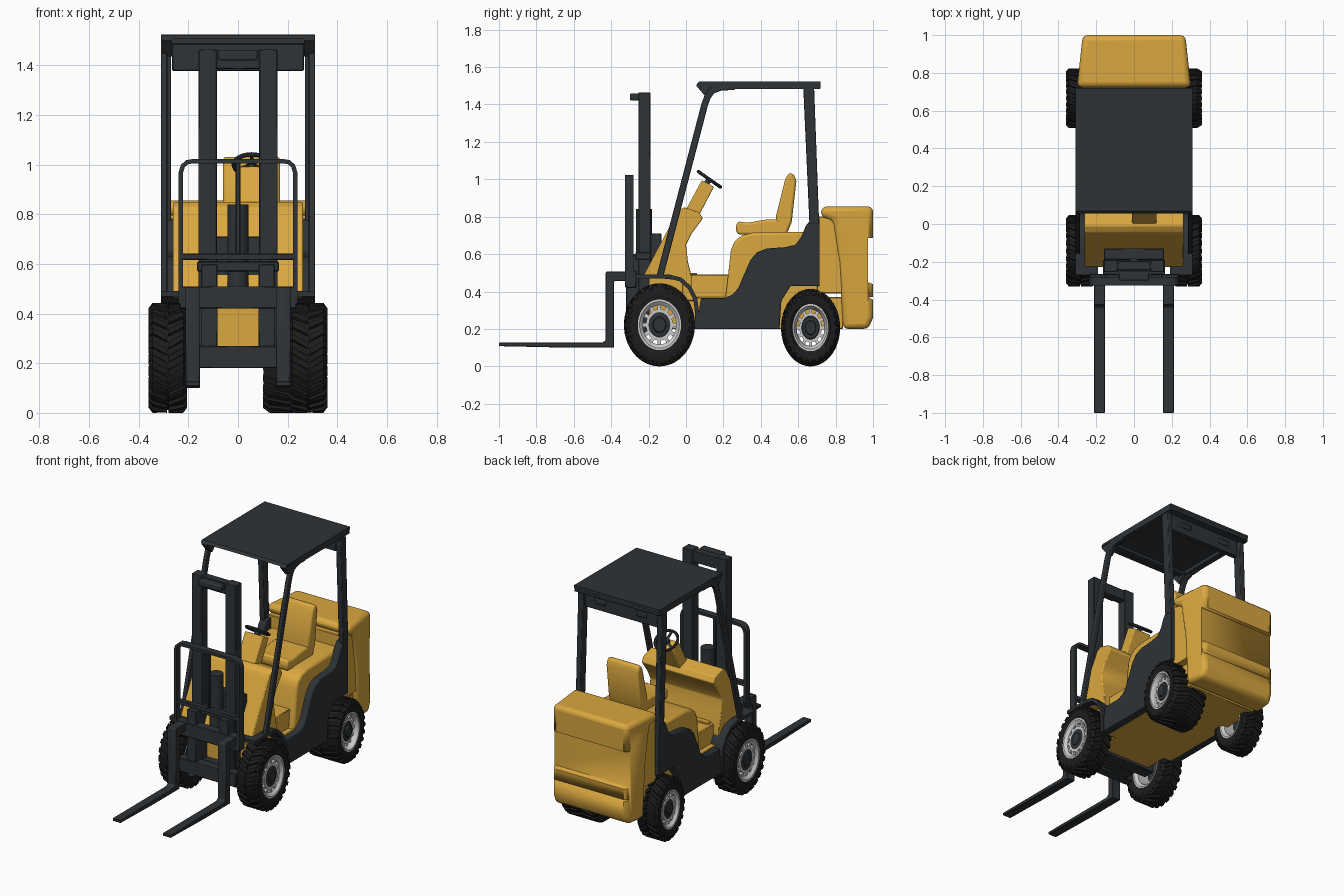
import bpy, bmesh
from math import sin, cos, pi, radians
from mathutils import Vector

if "Cube" in bpy.data.objects:
    bpy.data.objects.remove(bpy.data.objects["Cube"])

def material(name, rgb):
    m = bpy.data.materials.new(name)
    m.diffuse_color = (*rgb, 1)
    m.use_nodes = True
    m.node_tree.nodes["Principled BSDF"].inputs["Base Color"].default_value = m.diffuse_color
    return m

YELLOW = material("yellow_paint", (0.70, 0.39, 0.05))
DARK = material("dark_steel", (0.028, 0.033, 0.037))
RUBBER = material("rubber", (0.012, 0.012, 0.013))

def finish(name, bm, mat, bevel=0, seg=2, angle=35):
    bmesh.ops.recalc_face_normals(bm, faces=bm.faces[:])
    me = bpy.data.meshes.new(name)
    bm.to_mesh(me)
    bm.free()
    ob = bpy.data.objects.new(name, me)
    bpy.context.collection.objects.link(ob)
    if mat:
        me.materials.append(mat)
    bpy.ops.object.select_all(action='DESELECT')
    ob.select_set(True)
    bpy.context.view_layer.objects.active = ob
    bpy.ops.object.shade_smooth_by_angle(angle=radians(angle))
    if bevel:
        b = ob.modifiers.new("bevel", 'BEVEL')
        b.width, b.segments, b.limit_method = bevel, seg, 'ANGLE'
    return ob

def extrude(name, pts, a, b, mat, axis='x', bevel=0, seg=2, warp=None):
    """Extrude a (y,z) outline along x, or an (x,z) outline along y."""
    bm = bmesh.new()
    place = (lambda p, t: (t, p[0], p[1])) if axis == 'x' else (lambda p, t: (p[0], t, p[1]))
    lo, hi = ([bm.verts.new(place(p, t)) for p in pts] for t in (a, b))
    bm.faces.new(lo)
    bm.faces.new(hi)
    for i in range(len(pts)):
        j = (i + 1) % len(pts)
        bm.faces.new((lo[i], lo[j], hi[j], hi[i]))
    if warp:
        for v in bm.verts:
            warp(v)
    return finish(name, bm, mat, bevel, seg)

def box(name, x0, x1, y0, y1, z0, z1, mat, bevel=0.004, seg=1, warp=None):
    return extrude(name, [(y0, z0), (y1, z0), (y1, z1), (y0, z1)], x0, x1, mat, 'x', bevel, seg, warp)

def strip(path, w):
    """Outline of a band of width w that follows a path."""
    P = [Vector(p) for p in path]
    left, right = [], []
    for i, p in enumerate(P):
        d = (P[min(i + 1, len(P) - 1)] - P[max(i - 1, 0)]).normalized()
        n = Vector((-d.y, d.x)) * w / 2
        left.append(p + n)
        right.append(p - n)
    return left + right[::-1]

def both(fn, name, pts, x0, x1, mat, **kw):
    fn("right_" + name, pts, x0, x1, mat, **kw)
    fn("left_" + name, pts, -x1, -x0, mat, **kw)

def wheel(name, outer, inner, y, z, ry, rz):
    def pt(t, r, a):
        return (outer + (inner - outer) * t, y + ry * r * cos(a), z + rz * r * sin(a))

    def lathe(bm, prof, n=40, closed=True):
        rings = [[bm.verts.new(pt(t, r, 2 * pi * k / n)) for k in range(n)] for t, r in prof]
        for i in range(len(prof) if closed else len(prof) - 1):
            A, B = rings[i], rings[(i + 1) % len(prof)]
            for k in range(n):
                bm.faces.new((A[k], A[(k + 1) % n], B[(k + 1) % n], B[k]))
        if not closed:
            bm.faces.new(rings[0])
            bm.faces.new(rings[-1])

    def block(bm, ends, w):
        # ends: (t, low radius, high radius, angle) at both ends of a lug
        v = [[bm.verts.new(pt(t, r, a + s)) for r, s in ((r0, -w), (r0, w), (r1, w * .8), (r1, -w * .8))]
             for t, r0, r1, a in ends]
        bm.faces.new(v[0])
        bm.faces.new(v[1])
        for i in range(4):
            j = (i + 1) % 4
            bm.faces.new((v[0][i], v[0][j], v[1][j], v[1][i]))

    # tyre with two staggered rows of slanted lugs
    bm = bmesh.new()
    lathe(bm, [(.05, .6), (.01, .68), (.01, .84), (.1, .94), (.9, .94), (.99, .84), (.99, .68), (.95, .6)])
    n, p = 24, 2 * pi / 24
    for k in range(n):
        a = k * p
        block(bm, [(.10, .9, 1, a), (.48, .9, 1, a + p * .6)], p * .27)
        block(bm, [(.90, .9, 1, a + p / 2), (.52, .9, 1, a + p * 1.1)], p * .27)
        block(bm, [(0, .8, .9, a), (.10, .85, 1, a)], p * .27)
        block(bm, [(1, .8, .9, a + p / 2), (.90, .85, 1, a + p / 2)], p * .27)
    finish(name + "_tyre", bm, RUBBER)
    # rim with a ring of openings between spokes
    bm = bmesh.new()
    lathe(bm, [(.03, .61), (.03, .56), (.14, .47), (.86, .47), (.97, .56), (.97, .61)])
    lathe(bm, [(.12, .30), (.12, .38), (.3, .38), (.3, .30)])
    for k in range(12):
        block(bm, [(.13, .36, .49, k * pi / 6), (.25, .36, .49, k * pi / 6)], .13)
    finish(name + "_rim", bm, None)
    # hub
    bm = bmesh.new()
    lathe(bm, [(.06, .15), (.06, .17), (.1, .19), (.1, .28), (.14, .33), (.5, .33)], closed=False)
    finish(name + "_hub", bm, DARK)

# wheels
for s, side in ((1, "right"), (-1, "left")):
    wheel("front_" + side, .36 * s, .205 * s, -.142, .222, .19, .222)
    wheel("rear_" + side, .36 * s, (.10 if s > 0 else .205) * s, .666, .207, .158, .207)
box("front_axle", -.24, .24, -.18, -.10, .18, .26, DARK)

# chassis, floor and engine cover
box("chassis", -.255, .255, .05, .84, .2, .37, YELLOW)
box("front_chassis", -.2, .2, -.2, .06, .2, .5, YELLOW)
box("floor_step", -.22, .22, -.02, .24, .35, .49, YELLOW)
extrude("engine_cover", [(.2, .3), (.215, .4), (.24, .62), (.26, .67), (.3, .70), (.36, .715), (.73, .72), (.73, .3)],
        -.255, .255, YELLOW, bevel=.015)
extrude("front_cowl", [(-.23, .48), (-.06, .80), (-.045, .83), (-.01, .85), (.07, .825), (.09, .79), (.03, .71),
        (0, .65), (.01, .56), (.03, .48), (.03, .40), (-.03, .46)], -.262, .262, YELLOW, bevel=.006)

# dark side panels
both(extrude, "side_panel", [(.055, .2), (.5, .2), (.51, .35), (.56, .43), (.715, .43), (.715, .785), (.665, .782),
     (.64, .75), (.615, .69), (.585, .65), (.53, .637), (.43, .63), (.38, .61), (.345, .57), (.31, .49), (.28, .42),
     (.25, .385), (.21, .366), (.08, .366)], .25, .302, DARK, bevel=.004)
# front fenders
both(extrude, "front_fender", strip([(-.27, .48), (-.09, .48), (-.03, .465), (.02, .42), (.05, .36), (.06, .28),
     (.06, .2)], .022), .19, .31, DARK)

# counterweight with recesses cut into its back
def taper(v):
    v.co.x *= 1 - .10 * (v.co.y - .72) / .28
cw = extrude("counterweight", [(.84, .2), (.975, .2), (1, .26), (1, .855), (.725, .855), (.72, .80), (.785, .78),
             (.82, .55)], -.302, .302, YELLOW, bevel=.03, seg=3, warp=taper)
for i, (z0, z1, d) in enumerate([(.43, .685, .972), (.345, .37, .98)]):
    c = extrude("recess_cutter_%d" % i, [(d, z0 + .02), (1.1, z0 - .03), (1.1, z1), (d, z1)], -.4, .4, None)
    c.hide_render = c.hide_viewport = True
    m = cw.modifiers.new("recess", 'BOOLEAN')
    m.operation, m.object, m.solver = 'DIFFERENCE', c, 'EXACT'
box("counterweight_neck", -.275, .275, .70, .85, .39, .80, YELLOW)

# seat
extrude("seat_cushion", [(.275, .705), (.265, .74), (.275, .775), (.33, .768), (.43, .785), (.52, .785), (.55, .70)],
        -.06, .17, YELLOW, bevel=.012)
extrude("seat_back", [(.48, .80), (.53, 1.0), (.55, 1.033), (.575, 1.03), (.59, .99), (.565, .77), (.54, .71),
        (.49, .71)], -.06, .17, YELLOW, bevel=.015)

# steering column and wheel
extrude("steering_console", [(-.01, .82), (.085, .995), (.15, .96), (.055, .78)], -.01, .12, YELLOW, bevel=.006)
tilt = radians(-35)
bpy.ops.mesh.primitive_torus_add(major_radius=.072, minor_radius=.009, major_segments=32, minor_segments=8,
                                 location=(.055, .125, 1.0), rotation=(tilt, 0, 0))
ring = bpy.context.object
ring.name = "steering_wheel"
ring.data.materials.append(DARK)
bpy.ops.object.shade_smooth_by_angle()
for nm, r, d, off in (("steering_shaft", .015, .07, -.035), ("steering_hub", .02, .015, 0)):
    bpy.ops.mesh.primitive_cylinder_add(vertices=16, radius=r, depth=d, rotation=(tilt, 0, 0),
                                        location=(.055, .125 - sin(tilt) * off, 1.0 + cos(tilt) * off))
    bpy.context.object.name = nm
    bpy.context.object.data.materials.append(DARK)
for k in range(3):
    bpy.ops.mesh.primitive_cube_add(size=1, location=(.055, .125, 1.0), rotation=(tilt, 0, 0))
    spoke = bpy.context.object
    spoke.name = "steering_spoke_%d" % k
    a = -pi / 2 + k * 2 * pi / 3
    for v in spoke.data.vertices:
        u, w = (v.co.x + .5) * .07, v.co.y * .014
        v.co = (u * cos(a) - w * sin(a), u * sin(a) + w * cos(a), v.co.z * .008)
    spoke.data.materials.append(DARK)

# overhead guard
both(extrude, "front_post", strip([(-.14, .48), (.10, 1.40), (.115, 1.44), (.14, 1.475), (.19, 1.493), (.26, 1.495)],
     .036), .285, .31, DARK, bevel=.004)
both(extrude, "rear_post", [(.66, .76), (.712, .76), (.685, 1.49), (.627, 1.49)], .27, .305, DARK, bevel=.004)
both(extrude, "roof_gusset", [(.055, 1.50), (.07, 1.518), (.18, 1.51), (.15, 1.475), (.11, 1.435)], .265, .305, DARK)
extrude("roof_plate", [(.055, 1.507), (.07, 1.522), (.72, 1.524), (.72, 1.507)], -.31, .31, DARK)
both(extrude, "roof_rail", [(.14, 1.482), (.715, 1.482), (.715, 1.51), (.14, 1.51)], .27, .31, DARK)
box("roof_front_beam", -.28, .28, .11, .15, 1.485, 1.51, DARK)
box("roof_rear_beam", -.31, .31, .63, .72, 1.484, 1.51, DARK)
box("roof_rear_panel", -.265, .265, .64, .672, 1.378, 1.49, DARK)
for s in (1, -1):
    box("rear_lamp", .15 * s - .04, .15 * s + .04, .67, .682, 1.42, 1.455, DARK, .008, 2)

# mast
for s, side in ((1, "right"), (-1, "left")):
    xs = sorted((.085 * s, .16 * s))
    box(side + "_mast_rail", *xs, -.255, -.19, .18, 1.465, DARK)
    box(side + "_tilt_arm", *sorted((.10 * s, .14 * s)), -.2, -.02, .40, .46, DARK)
box("mast_top_bar", -.16, .16, -.245, -.195, 1.385, 1.46, DARK)
box("mast_top_plate", -.08, .08, -.30, -.25, 1.42, 1.46, DARK, .008, 2)
box("mast_middle_bar", -.165, .165, -.27, -.19, .57, .61, DARK)
box("mast_lower_bar", -.16, .16, -.25, -.19, .18, .26, DARK)
box("mast_rear_box", -.16, .16, -.19, -.13, .5, .71, DARK)
bpy.ops.mesh.primitive_cylinder_add(vertices=24, radius=.042, depth=.42, location=(0, -.225, .63))
lift = bpy.context.object
lift.name = "lift_cylinder"
lift.data.materials.append(DARK)
bpy.ops.object.shade_smooth_by_angle()

# load backrest
rest = [(-.23, .44), (-.23, .97), (-.222, .995), (-.205, 1.01), (-.18, 1.014)]
extrude("backrest_frame", strip(rest + [(-x, z) for x, z in rest[::-1]], .018), -.325, -.28, DARK, axis='y')
box("backrest_bar", -.235, .235, -.32, -.285, .615, .642, DARK)
box("backrest_centre_bar", -.01, .01, -.315, -.29, .63, 1.01, DARK)

# carriage and forks
box("carriage_upper_bar", -.235, .235, -.325, -.265, .42, .51, DARK)
box("carriage_lower_bar", -.21, .21, -.325, -.265, .18, .27, DARK)
for s, side in ((1, "right"), (-1, "left")):
    box(side + "_carriage_plate", *sorted((.082 * s, .15 * s)), -.32, -.25, .18, .60, DARK)
both(extrude, "fork", [(-1, .108), (-.64, .10), (-.385, .10), (-.385, .455), (-.31, .455), (-.31, .508), (-.425, .508),
     (-.43, .5), (-.43, .14), (-.445, .127), (-1, .127)], .153, .212, DARK, bevel=.003, seg=1)
